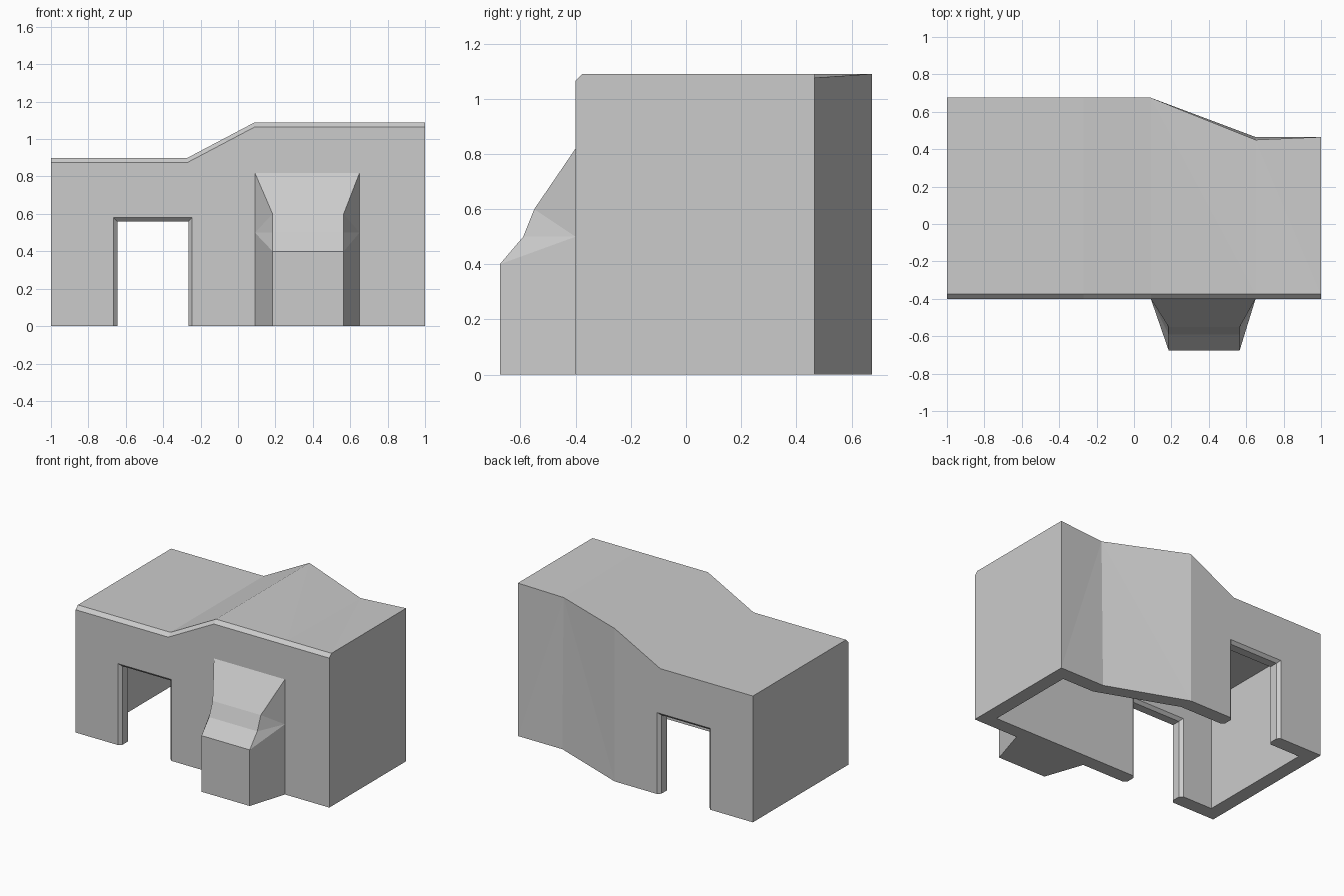
import bpy, bmesh

if "Cube" in bpy.data.objects:
    bpy.data.objects.remove(bpy.data.objects["Cube"])


def loft(name, rings, open_back=False):
    """Skin a list of equal closed loops and cap both ends."""
    bm = bmesh.new()
    loops = [[bm.verts.new(p) for p in ring] for ring in rings]
    n = len(rings[0])
    for a, b in zip(loops, loops[1:]):
        for i in range(n):
            j = (i + 1) % n
            bm.faces.new((a[i], a[j], b[j], b[i]))
    bm.faces.new(loops[0][::-1])
    bm.faces.new(loops[-1])
    bmesh.ops.remove_doubles(bm, verts=bm.verts, dist=1e-5)
    bmesh.ops.connect_verts_nonplanar(bm, angle_limit=0.002, faces=bm.faces)
    bmesh.ops.recalc_face_normals(bm, faces=bm.faces)
    bm.normal_update()
    if open_back:
        back = [f for f in bm.faces if f.normal.y > 0.95]
        bmesh.ops.delete(bm, geom=back, context='FACES')
    mesh = bpy.data.meshes.new(name)
    bm.to_mesh(mesh)
    bm.free()
    obj = bpy.data.objects.new(name, mesh)
    bpy.context.collection.objects.link(obj)
    return obj


def cut(target, cutter):
    mod = target.modifiers.new("cut", 'BOOLEAN')
    mod.operation = 'DIFFERENCE'
    mod.solver = 'EXACT'
    mod.object = cutter
    bpy.context.view_layer.objects.active = target
    bpy.ops.object.modifier_apply(modifier=mod.name)
    bpy.data.objects.remove(cutter)


# Building sections along x: x, back y at floor, back y at roof, front roof z, back roof z
SECTIONS = [(-1, .675, .675, .90, .90), (-.27, .675, .675, .90, .90),
            (.09, .675, .675, 1.09, 1.09), (.65, .465, .45, 1.09, 1.075),
            (1, .465, .465, 1.09, 1.09)]
FRONT, CHAMFER, WALL = -.40, .025, .10


def shell(name, inset, floor):
    rings = []
    for x, y0, y1, zf, zb in SECTIONS:
        x = max(-1 + inset, min(1 - inset, x))
        f = FRONT + inset
        rings.append([(x, f, floor), (x, f, zf - inset - CHAMFER),
                      (x, f + CHAMFER, zf - inset),
                      (x, y1 - inset, zb - inset), (x, y0 - inset, floor)])
    return loft(name, rings)


# Hollow building, open underneath
building = shell("building", 0, 0)
cut(building, shell("cavity_cutter", WALL, -.1))

# Doorways through front and back walls, with chamfered edges
BACK = .675
stations = []
for outer, inner in ((FRONT, FRONT + WALL), (BACK - WALL, BACK)):
    stations += [(outer - .02, .23), (outer + .02, .19),
                 (inner - .02, .19), (inner + .02, .23)]
cx = -.455
cut(building, loft("door_cutter", [
    [(cx - w, y, -.1), (cx + w, y, -.1), (cx + w, y, .37 + w), (cx - w, y, .37 + w)]
    for y, w in stations]))

# Tapered hearth projecting from the front wall: z, front y, left x, right x
HEARTH = [(0, -.675, .185, .565), (.4, -.675, .185, .565), (.5, -.59, .185, .565),
          (.6, -.55, .185, .565), (.82, FRONT, .09, .65)]
loft("front_hearth", [
    [(.09, FRONT, z), (l, y, z), (r, y, z), (.65, FRONT, z)]
    for z, y, l, r in HEARTH], open_back=True)
